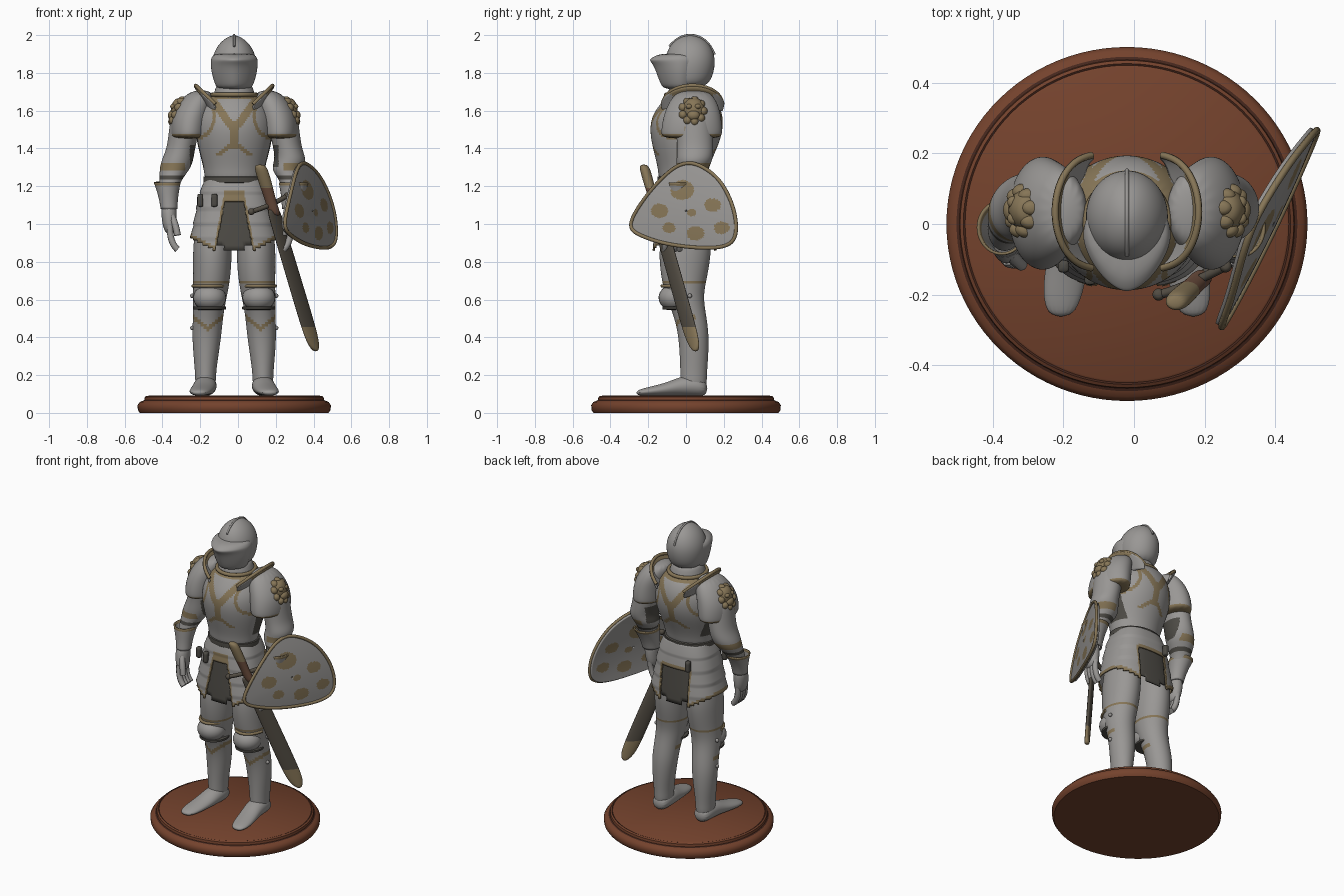
import bpy, bmesh
from math import sin, cos, pi, copysign
from mathutils import Vector

if "Cube" in bpy.data.objects:
    bpy.data.objects.remove(bpy.data.objects["Cube"])
CX = -.02   # the figure's mid plane

def material(name, *rgb):
    m = bpy.data.materials.new(name)
    m.use_nodes = True
    m.diffuse_color = (*rgb, 1)
    m.node_tree.nodes["Principled BSDF"].inputs["Base Color"].default_value = (*rgb, 1)
    return m

STEEL, GOLD = material("steel grey", .32, .31, .3), material("old gold", .24, .18, .095)
DARK, SHEATH = material("dark cloth", .075, .07, .06), material("scabbard leather", .085, .073, .056)
GRIP, WOOD = material("grip brown", .16, .08, .05), material("base wood", .175, .055, .026)
GROOVE = material("groove brown", .06, .02, .012)

def bake(name, data):
    """Link data, apply its subdivision and shade it smooth."""
    ob = bpy.data.objects.new(name, data)
    bpy.context.collection.objects.link(ob)
    if data.get("level"):
        ob.modifiers.new("Subdivision", 'SUBSURF').levels = data["level"]
    bpy.context.view_layer.update()
    me = bpy.data.meshes.new_from_object(ob.evaluated_get(bpy.context.evaluated_depsgraph_get()))
    bpy.data.objects.remove(ob)
    new = bpy.data.objects.new(name, me)
    bpy.context.collection.objects.link(new)
    me.shade_smooth()
    me.set_sharp_from_angle(angle=.8)
    return new

def skin(name, rows, mat, closed=True, caps=True, level=2):
    """Skin rows of points into a surface."""
    bm = bmesh.new()
    grid = [[bm.verts.new(p) for p in row] for row in rows]
    n = len(grid[0])
    for a, b in zip(grid, grid[1:]):
        for i in range(n if closed else n - 1):
            j = (i + 1) % n
            bm.faces.new((a[i], a[j], b[j], b[i]))
    if caps:
        bm.faces.new(grid[0])
        bm.faces.new(grid[-1])
    bmesh.ops.recalc_face_normals(bm, faces=bm.faces)
    me = bpy.data.meshes.new(name)
    bm.to_mesh(me)
    bm.free()
    me.materials.append(mat)
    me["level"] = level
    return bake(name, me)

def loft(name, rings, mat, plane='z', seg=16, power=1, rot=0, **kw):
    """Oval sections (x, y, z, half width, half depth) joined in order."""
    rows = []
    for x, y, z, ra, rb in rings:
        row = []
        for i in range(seg):
            c, s = cos(2 * pi * i / seg), sin(2 * pi * i / seg)
            u, v = ra * copysign(abs(c) ** power, c), rb * copysign(abs(s) ** power, s)
            u, v = u * cos(rot) - v * sin(rot), u * sin(rot) + v * cos(rot)
            row.append((x + u, y + v, z) if plane == 'z' else (x + u, y, z + v))
        rows.append(row)
    return skin(name, rows, mat, **kw)

def tube(name, pts, r, mat, cyclic=False):
    cu = bpy.data.curves.new(name, 'CURVE')
    cu.dimensions, cu.bevel_depth, cu.bevel_resolution, cu.use_fill_caps = '3D', r, 2, True
    sp = cu.splines.new('NURBS')
    sp.points.add(len(pts) - 1)
    for p, co in zip(sp.points, pts):
        p.co = (*co, 1)
    sp.order_u, sp.use_cyclic_u, sp.use_endpoint_u, sp.resolution_u = min(4, len(pts)), cyclic, not cyclic, 6
    cu.materials.append(mat)
    return bake(name, cu)

def ball(name, x, y, z, rx, ry, rz, mat):
    return loft(name, [(x, y, z - rz * 1.04 * cos(a), rx * 1.04 * sin(a), ry * 1.04 * sin(a))
                       for a in [pi * i / 8 for i in range(1, 8)]], mat, seg=12, level=1)

def paint(ob, mat, rule):
    ob.data.materials.append(mat)
    for f in ob.data.polygons:
        if rule(*f.center):
            f.material_index = len(ob.data.materials) - 1

def shell(ob, thick=.008, gone=lambda x, y, z: False):
    """Cut faces away by a rule and thicken the rest."""
    bm = bmesh.new()
    bm.from_mesh(ob.data)
    bmesh.ops.delete(bm, geom=[f for f in bm.faces if gone(*f.calc_center_median())], context='FACES')
    bm.to_mesh(ob.data)
    bm.free()
    ob.modifiers.new("Thickness", 'SOLIDIFY').thickness = thick

# Display base with grooves
base = loft("base", [(CX, 0, z, r * 1.02, r) for z, r in (
    (0, .49), (.015, .5), (.04, .502), (.058, .49), (.064, .474), (.068, .466), (.084, .464), (.09, .455),
    (.088, .45), (.092, .444))], WOOD, seg=96, level=0)
paint(base, GROOVE, lambda x, y, z: any(lo < (((x - CX) / 1.02) ** 2 + y * y) ** .5 < hi and z > .06
                                        for lo, hi in ((.465, .474), (.449, .455))))

# Cuirass with branching gold bands and curved edges beside the arms
torso = loft("cuirass", [(CX, y, z, rx, ry) for y, z, rx, ry in (
    (-.02, 1.2, .155, .125), (-.015, 1.28, .158, .13), (-.01, 1.36, .18, .155), (0, 1.46, .205, .19),
    (.005, 1.56, .205, .195), (.02, 1.64, .165, .155), (.02, 1.7, .1, .1))], STEEL, seg=36, level=3)
def bands(x, y, z):
    u = abs(x - CX)
    return (u < .02 and 1.4 < z < 1.55 or z >= 1.5 and abs(u - (z - 1.5) * .75) < .026 or z > 1.66
            or 1.36 < z <= 1.42 and abs(u - (1.43 - z) * 1.3) < .018
            or .8 < ((u - .19) / .085) ** 2 + ((z - 1.57) / .11) ** 2 < 1.2)
paint(torso, GOLD, bands)
paint(torso, DARK, lambda x, y, z: abs(y - .01) < .06 and 1.3 < z < 1.5)
loft("neck", [(CX, .01, z, .085, .085) for z in (1.62, 1.8)], DARK)
loft("gorget", [(CX, .01, z, r, r) for z, r in ((1.64, .125), (1.68, .112), (1.73, .1), (1.75, .08))], STEEL)
tube("gorget_trim", [(CX + .12 * cos(a * pi / 6), .01 + .12 * sin(a * pi / 6), 1.685) for a in range(12)],
     .012, GOLD, True)

# Helmet with pointed visor and crest
loft("helmet_skull", [(CX, y, z, rx, ry) for y, z, rx, ry in (
    (.01, 1.72, .085, .09), (.02, 1.77, .112, .122), (.022, 1.85, .123, .137), (.022, 1.91, .11, .128),
    (.022, 1.96, .078, .098), (.022, 1.99, .036, .052), (.022, 1.998, .01, .01))], STEEL)
loft("helmet_visor", [(CX, -.03, z, rx, ry) for z, rx, ry in (
    (1.71, .088, .085), (1.74, .106, .108), (1.8, .124, .13), (1.845, .128, .148), (1.868, .128, .172),
    (1.88, .124, .155), (1.905, .108, .11))], STEEL, power=1.25)
tube("helmet_crest", [(CX, .022 - .137 * cos(a * pi / 10), 1.85 + .153 * sin(a * pi / 10))
                      for a in range(2, 10)], .006, STEEL)

# Plate skirt with gold hem over cloth panels
def hem(x, y):
    u = abs(x - CX)
    if u < .1:
        return 1.08 if y > 0 else 1.12 - 5.2 * max(0, u - .05)
    return .86 + .5 * (u - .1)
shape = ((1.24, .155, .13), (1.18, .178, .146), (1.1, .198, .155), (1, .215, .164), (.92, .236, .172), (.8, .25, .178))
skirt = loft("plate_skirt", [(CX, -.008, z, rx, ry) for z, rx, ry in shape], STEEL, seg=36, power=.78,
             caps=False, level=3)
for v in skirt.data.vertices:
    k = 1.02 - .03 * ((v.co.z * 12) % 1)
    v.co.x, v.co.y = CX + (v.co.x - CX) * k, v.co.y * k
paint(skirt, GOLD, lambda x, y, z: z < hem(x, y) + (.022 if abs(x - CX) > .1 else .025 if y > 0 else .06)
      or .1 <= abs(x - CX) < .112 and z < 1.1 and y > 0)
shell(skirt, gone=lambda x, y, z: z < hem(x, y))
cloth = loft("cloth_panels", [(CX, -.008, z, rx * .95, ry * .95) for z, rx, ry in shape], DARK, seg=36, power=.78,
             caps=False)
shell(cloth, gone=lambda x, y, z: abs(x - CX) > .1 or z < .86 + .25 * abs(x - CX))
loft("belt", [(CX, -.015, z, .168, .14) for z in (1.215, 1.22, 1.25, 1.255)], DARK)
for x, y in ((-.2, -.12), (-.125, -.155), (-.12, .15)):
    loft("belt_pouch", [(x, y, z, .016, .018) for z in (1.09, 1.1, 1.15, 1.16)], DARK, power=.6, level=1)

for s, side in ((-1, "right_"), (1, "left_")):
    def m(d):
        return CX + s * d
    # Leg armour and foot
    leg = loft(side + "leg", [(m(d), y, z, rx, ry) for d, y, z, rx, ry in (
        (.108, 0, 1.1, .09, .11), (.112, 0, .95, .1, .13), (.116, -.005, .85, .106, .143),
        (.118, -.01, .72, .101, .125), (.128, -.01, .62, .092, .102), (.138, .02, .52, .081, .088),
        (.145, .04, .42, .08, .083), (.15, .043, .3, .067, .077), (.152, .04, .2, .055, .071),
        (.152, .04, .11, .056, .072))], STEEL, level=3)
    paint(leg, GOLD, lambda x, y, z: abs(z - .69) < .009 or
          y < .05 and abs(z - .445 - .8 * abs(x - m(.14))) < .013)
    ball(side + "knee_cop", m(.13), -.06, .61, .09, .088, .07, STEEL)
    tube(side + "knee_trim", [(m(.13) + .088 * cos(a), -.03 - .105 * sin(a), .672)
                              for a in (0, .6, 1.2, 1.9, 2.5, pi)], .009, GOLD)
    loft(side + "knee_strap", [(m(.13), -.03, z, .09, .098) for z in (.545, .55, .56, .565)], DARK)
    for z in (.62, .45):
        ball(side + "leg_rivet", m(.222), .02, z, .012, .012, .012, STEEL)
    loft(side + "foot", [(m(d), y, z, rx, rz) for d, y, z, rx, rz in (
        (.152, .115, .13, .045, .04), (.152, .05, .145, .062, .058), (.155, -.03, .142, .062, .052),
        (.167, -.1, .125, .062, .036), (.183, -.2, .113, .06, .024), (.188, -.265, .106, .035, .014))],
        STEEL, plane='y')
    # Arm, flared cuff and gauntlet, the shield arm held closer
    t = .04 if s > 0 else 0
    arm = loft(side + "arm", [(m(d - t * (z < 1.3)), y, z, rx, ry) for d, y, z, rx, ry in (
        (.25, .04, 1.62, .08, .1), (.265, .045, 1.5, .082, .1), (.282, .05, 1.4, .076, .098),
        (.3, .045, 1.34, .086, .098), (.315, .035, 1.29, .083, .085), (.335, .01, 1.24, .06, .066),
        (.35, -.02, 1.17, .048, .052), (.345, -.04, 1.08, .042, .046))], STEEL, level=3)
    paint(arm, GOLD, lambda x, y, z: 1.285 < z < 1.32 and s * (x - CX) > .26)
    paint(arm, DARK, lambda x, y, z: 1.235 < z < 1.26 or 1.3 < z < 1.42 and s * (x - CX) < .235)
    cuff = loft(side + "cuff", [(m(d - t), y, z, r, r * 1.1) for d, y, z, r in (
        (.355, -.01, 1.22, .073), (.352, -.02, 1.19, .064), (.348, -.035, 1.13, .05),
        (.345, -.045, 1.08, .046))], STEEL, caps=False)
    paint(cuff, GOLD, lambda x, y, z: z > 1.205)
    shell(cuff)
    loft(side + "hand", [(m(d - t), y, z, rx, ry) for d, y, z, rx, ry in (
        (.345, -.045, 1.11, .042, .046), (.346, -.055, 1.04, .042, .056), (.336, -.065, .94, .034, .054))], STEEL)
    for k in range(4):
        tube(side + "finger", [(m(d - t), -.1 + .025 * k - b, z) for d, b, z in (
            (.34, 0, .99), (.342, .005, .93), (.328, .01, .89), (.3, .01, .865))], .018, STEEL)
    tube(side + "thumb", [(m(.33 - t), -.085, 1.04), (m(.31 - t), -.11, 1), (m(.3 - t), -.115, .94)], .018, STEEL)
    # Shoulder plate and raised neck guard
    pad = loft(side + "shoulder_plate", [(m(d), y, z, rx, ry) for d, y, z, rx, ry in (
        (.24, .03, 1.45, .094, .155), (.24, .03, 1.48, .1, .168), (.232, .033, 1.57, .103, .157),
        (.2, .038, 1.65, .093, .13), (.172, .04, 1.71, .055, .08))], STEEL, level=3)
    paint(pad, GOLD, lambda x, y, z: z < 1.478 or abs(y - .04) < .05 and z < 1.52 and s * (x - CX) > .3)
    arc = [i / 10 for i in range(11)]
    top = [(m(.1 + .105 * sin(pi * a)), .035 - .16 * cos(pi * a), 1.635 + .1 * sin(pi * a)) for a in arc]
    low = [(m(.09 + .04 * sin(pi * a)), .035 - .15 * cos(pi * a), 1.6 + .01 * sin(pi * a)) for a in arc]
    guard = skin(side + "neck_guard", [low, top], STEEL, closed=False, caps=False, level=3)
    paint(guard, GOLD, lambda x, y, z: s * (x - CX) > .165)
    shell(guard, .012)
    tube(side + "neck_guard_trim", top, .01, GOLD)
    # Beast mask on the shoulder
    ball(side + "mask_face", m(.284), .04, 1.6, .054, .062, .07, GOLD)
    ball(side + "mask_muzzle", m(.328), .04, 1.575, .024, .034, .026, GOLD)
    for k in range(9):
        a = 2 * pi * k / 9
        ball(side + "mask_mane", m(.296 - .025 * sin(a)), .036 + .055 * cos(a), 1.597 + .056 * sin(a),
             .03, .024, .024, GOLD)
    for y in (.016, .062):
        ball(side + "mask_brow", m(.322), y, 1.622, .018, .018, .014, GOLD)

# Shield: tilted plate with gold rim and spots
def shield_point(y, z):
    return Vector((.395 + .48 * y - .13 * (z - 1.08) - .15 * y * y - .4 * (z - 1.08) ** 2, y, z))
outline = [(.01, 1.33), (.08, 1.31), (.17, 1.25), (.235, 1.14), (.27, 1.02), (.265, .9), (.17, .87), (.03, .875),
           (-.12, .895), (-.25, .94), (-.315, .985), (-.24, 1.11), (-.17, 1.2), (-.07, 1.3)]
shield = skin("shield", [[shield_point(y * k, 1.07 + (z - 1.07) * k) for y, z in outline]
                         for k in (.02, .2, .4, .6, .8, 1)], STEEL, caps=False, level=3)
spots = ((-.02, 1.18, .052), (-.14, 1.07, .038), (.14, 1.1, .036), (.03, 1.06, .02), (-.09, .98, .028),
         (.05, .95, .038), (.19, .98, .034))
paint(shield, GOLD, lambda x, y, z: any(((y - a) / 1.2) ** 2 + (z - b) ** 2 < r * r for a, b, r in spots))
shell(shield, .02)
tube("shield_rim", [shield_point(*p) for p in outline], .01, GOLD, True)

# Sword in its scabbard, hung on the left hip
def along(z):
    k = (1.3 - z) / .97
    return .12 + .29 * k, -.22 + .27 * k, z
sheath = loft("scabbard", [(*along(z), w, .016) for z, w in (
    (1.08, .042), (1.05, .05), (.8, .052), (.5, .054), (.4, .05), (.35, .036), (.325, .012))], SHEATH, rot=pi / 4)
paint(sheath, GOLD, lambda x, y, z: z < .47)
grip = loft("sword_grip", [(*along(z), r, r * .8) for z, r in (
    (1.04, .03), (1.08, .032), (1.13, .03), (1.19, .034), (1.26, .036), (1.3, .034), (1.315, .02))], GRIP)
paint(grip, GOLD, lambda x, y, z: z > 1.19)
tube("sword_guard", [(.07, -.2, 1.065), (.12, -.19, 1.08), (.2, -.15, 1.11), (.26, -.12, 1.15)], .013, SHEATH)
for p in ((.07, -.2, 1.065), (.26, -.12, 1.15)):
    ball("guard_knob", *p, .018, .018, .018, SHEATH)
